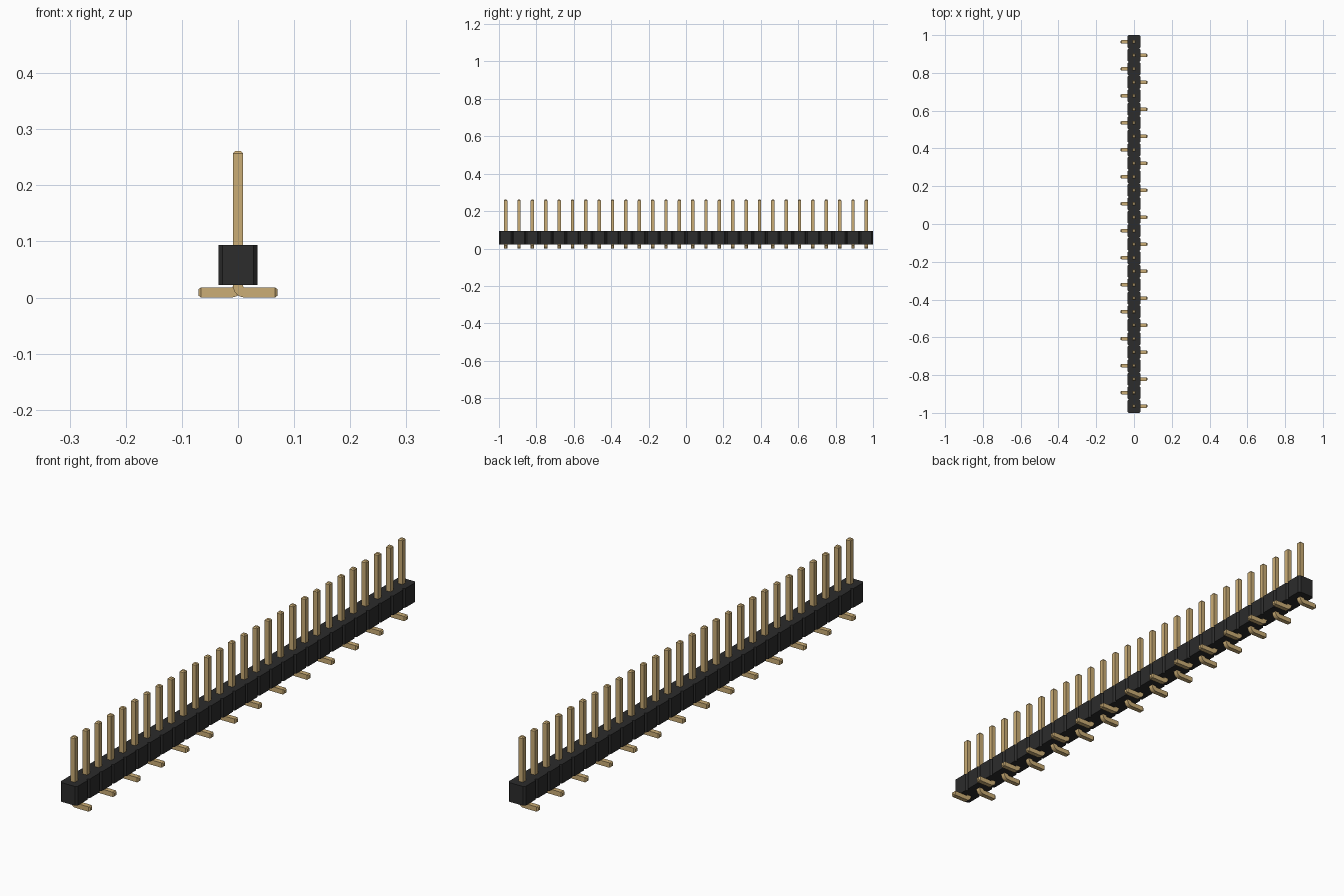
import bpy, bmesh, math

cube = bpy.data.objects.get("Cube")
if cube:
    bpy.data.objects.remove(cube, do_unlink=True)

COUNT = 28
PITCH = 2 / COUNT
HALF = 0.035                   # half width of the housing
CHAMFER = 0.0072               # notch depth between housing units
BASE, TOP = 0.0225, 0.094      # housing heights
PIN = 0.018                    # pin thickness
REACH, PIN_TOP = 0.0705, 0.261


def material(name, color):
    mat = bpy.data.materials.new(name)
    mat.use_nodes = True
    mat.diffuse_color = color
    mat.node_tree.nodes["Principled BSDF"].inputs["Base Color"].default_value = color
    return mat


def make_mesh(name, bm, mat):
    bmesh.ops.recalc_face_normals(bm, faces=bm.faces[:])
    mesh = bpy.data.meshes.new(name)
    bm.to_mesh(mesh)
    bm.free()
    mesh.materials.append(mat)
    return mesh


def add_object(name, mesh):
    obj = bpy.data.objects.new(name, mesh)
    bpy.context.collection.objects.link(obj)
    return obj


black = material("black plastic", (0.025, 0.025, 0.025, 1))
gold = material("gold metal", (0.60, 0.42, 0.18, 1))

# Housing: row of chamfered units drawn as one notched outline
side = []
for i in range(COUNT):
    y0 = -1 + i * PITCH
    y1 = y0 + PITCH
    side += [(HALF - CHAMFER, y0), (HALF, y0 + CHAMFER), (HALF, y1 - CHAMFER)]
side.append((HALF - CHAMFER, 1))
outline = side + [(-x, y) for x, y in reversed(side)]

bm = bmesh.new()
face = bm.faces.new([bm.verts.new((x, y, BASE)) for x, y in outline])
walls = bmesh.ops.extrude_face_region(bm, geom=[face])["geom"]
bmesh.ops.translate(bm, vec=(0, 0, TOP - BASE),
                    verts=[v for v in walls if isinstance(v, bmesh.types.BMVert)])
add_object("housing", make_mesh("housing", bm, black))

# Pin: square rings swept from foot tip, round the bend, to the top tip
h = PIN / 2
inset, taper, bend = 0.0035, 0.0045, 0.003
sections = [((REACH, inset), (REACH, PIN - inset), h - inset),
            ((REACH - taper, 0), (REACH - taper, PIN), h)]
for k in range(7):
    a = math.radians(90 * k / 6)
    outer, inner = [(h + bend - r * math.sin(a), PIN + bend - r * math.cos(a))
                    for r in (PIN + bend, bend)]
    sections.append((outer, inner, h))
sections += [((-h, PIN_TOP - taper), (h, PIN_TOP - taper), h),
             ((inset - h, PIN_TOP), (h - inset, PIN_TOP), h - inset)]

bm = bmesh.new()
rings = []
for (ox, oz), (ix, iz), w in sections:
    rings.append([bm.verts.new(p) for p in
                  ((ox, -w, oz), (ox, w, oz), (ix, w, iz), (ix, -w, iz))])
for a, b in zip(rings, rings[1:]):
    for j in range(4):
        n = (j + 1) % 4
        bm.faces.new((a[j], a[n], b[n], b[j]))
bm.faces.new(rings[0])
bm.faces.new(rings[-1])
pin_mesh = make_mesh("pin", bm, gold)

# Feet alternate between the left and right sides
for i in range(COUNT):
    pin = add_object(f"pin_{i + 1}", pin_mesh)
    pin.location.y = -1 + (i + 0.5) * PITCH
    pin.rotation_euler.z = math.pi * (i % 2)
